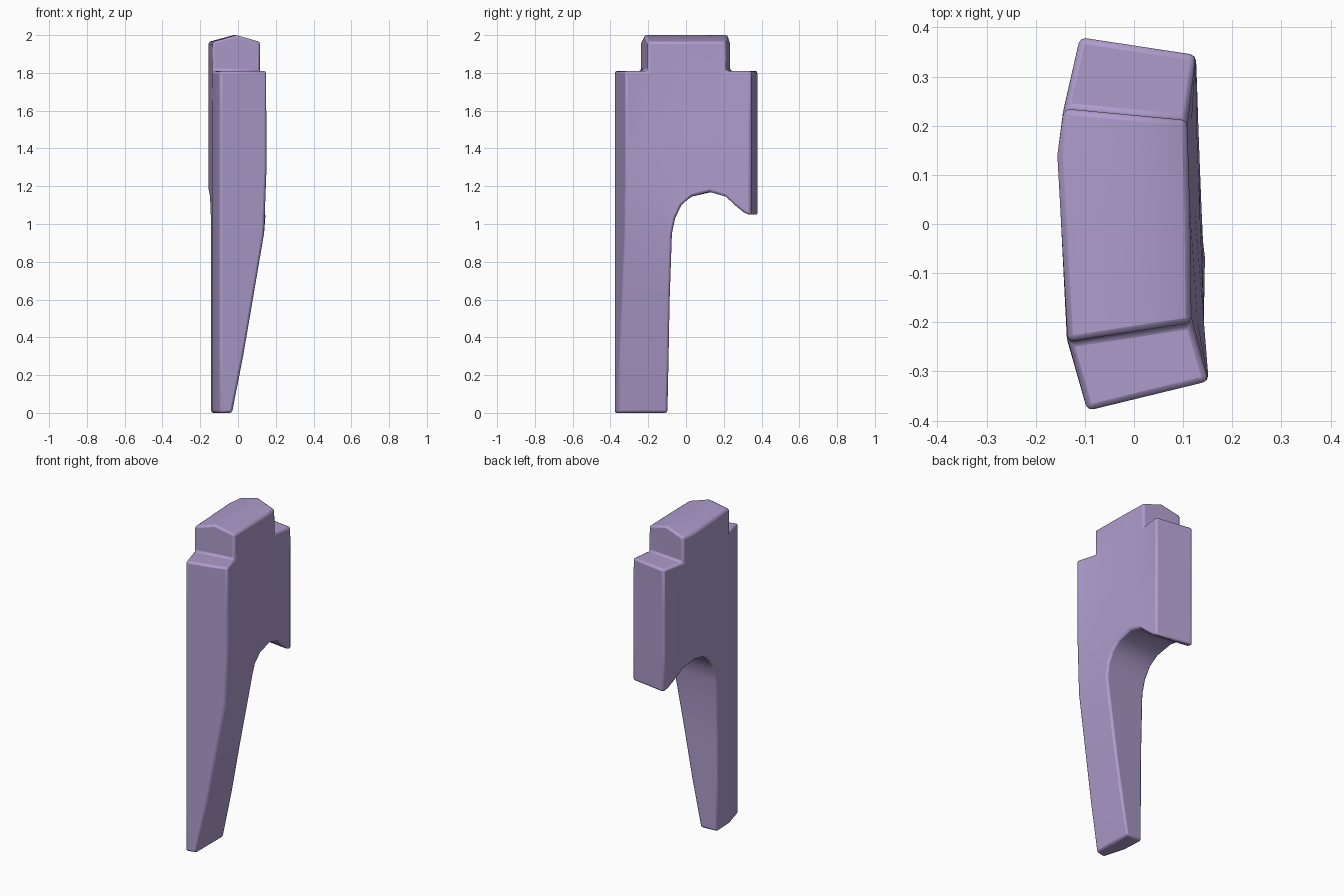
import bpy
import bmesh
from mathutils import Vector

default = bpy.data.objects.get("Cube")
if default:
    bpy.data.objects.remove(default, do_unlink=True)

lilac = bpy.data.materials.new("lilac")
lilac.use_nodes = True
colour = (0.42, 0.33, 0.60, 1)
lilac.diffuse_color = colour
lilac.node_tree.nodes["Principled BSDF"].inputs["Base Color"].default_value = colour


def lerp(points, v):
    """Piecewise linear curve through (position, value) pairs."""
    if v <= points[0][0]:
        return points[0][1]
    for (a, p), (b, q) in zip(points, points[1:]):
        if v <= b:
            return p + (q - p) * (v - a) / (b - a)
    return points[-1][1]


# Side outline (y, z): long leg, arch, short back leg, stepped neck
outline = [(-0.38, 0), (-0.105, 0), (-0.1, 0.6), (-0.09, 0.95), (-0.07, 1.03),
           (-0.03, 1.1), (0.03, 1.145), (0.14, 1.17), (0.235, 1.145),
           (0.3, 1.09), (0.34, 1.06), (0.38, 1.045), (0.38, 1.81),
           (0.235, 1.81), (0.235, 2), (-0.24, 2), (-0.24, 1.81), (-0.38, 1.81)]

# Curves that shape the two broad sides
right_side = [(-0.38, -0.095), (-0.24, -0.135), (0.14, -0.156), (0.235, -0.143), (0.38, -0.11)]
left_top = [(-0.38, 0.152), (-0.24, 0.117), (0.03, 0.114), (0.235, 0.108), (0.38, 0.126)]
left_low = [(-0.38, 0.152), (0.38, 0.126)]
leg_taper = [(0, -0.032), (0.3, 0.027), (0.95, 0.138), (1.2, 0.16)]

# Extruded slab, cut into strips so it can bend
bm = bmesh.new()
face = bm.faces.new([bm.verts.new((-1, y, z)) for y, z in outline])
result = bmesh.ops.extrude_face_region(bm, geom=[face])
moved = [g for g in result["geom"] if isinstance(g, bmesh.types.BMVert)]
bmesh.ops.translate(bm, verts=moved, vec=(2, 0, 0))
cuts = [(0, 0)]
cuts += [(1, y) for y in (-0.24, 0.03, 0.14, 0.235)]
cuts += [(2, z) for z in (0.3, 0.6, 0.95, 1.3, 1.55, 1.81)]
for axis, at in cuts:
    normal = Vector((0, 0, 0))
    normal[axis] = 1
    bmesh.ops.bisect_plane(bm, geom=bm.verts[:] + bm.edges[:] + bm.faces[:],
                           dist=0.0005, plane_co=normal * at, plane_no=normal)

# Bend the broad sides, taper the leg, skew the ends and peak the top
for v in bm.verts:
    t, y, z = v.co
    low = lerp(right_side, y)
    blend = min(max((z - 1.2) / 0.6, 0), 1)
    high = lerp(left_low, y) * (1 - blend) + lerp(left_top, y) * blend
    high = min(high, lerp(leg_taper, z))
    x = low + (high - low) * (t + 1) / 2
    skew = (x - low) / 0.25
    v.co.x = x
    v.co.y = y * (1 - skew * (0.16 if y < 0 else 0.1))
    if z > 1.99:
        v.co.z = 2 - 0.036 * abs(t)
bmesh.ops.recalc_face_normals(bm, faces=bm.faces[:])

mesh = bpy.data.meshes.new("hooked_blade")
bm.to_mesh(mesh)
bm.free()
blade = bpy.data.objects.new("hooked_blade", mesh)
bpy.context.collection.objects.link(blade)
mesh.materials.append(lilac)

# Softened corners
bevel = blade.modifiers.new("soft_edges", "BEVEL")
bevel.width = 0.012
bevel.segments = 2
bevel.limit_method = "ANGLE"
bevel.angle_limit = 0.87

bpy.ops.object.select_all(action="DESELECT")
blade.select_set(True)
bpy.context.view_layer.objects.active = blade
bpy.ops.object.shade_smooth_by_angle(angle=0.75)
